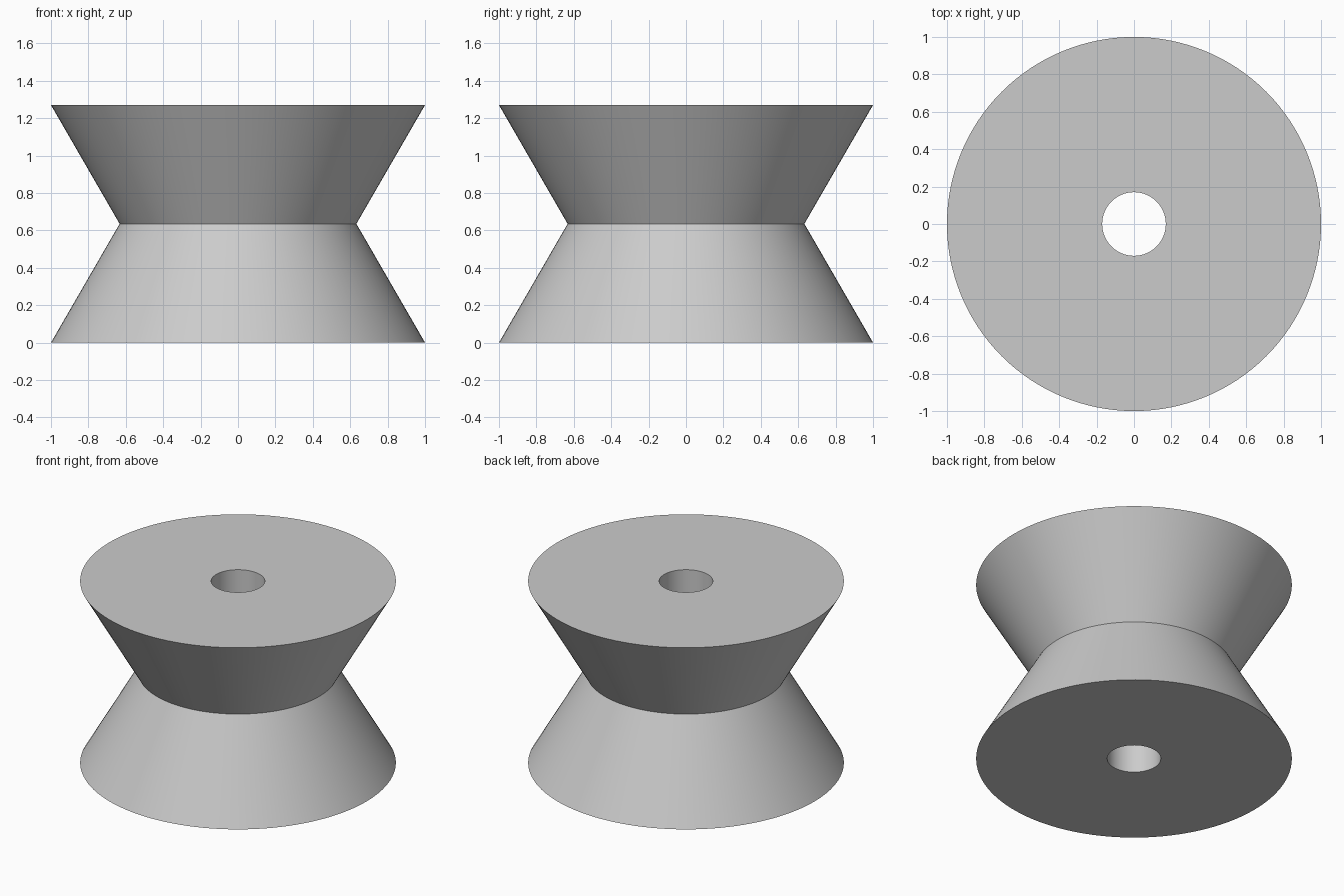
import bpy, bmesh, math
from mathutils import Vector

cube = bpy.data.objects.get("Cube")
if cube:
    bpy.data.objects.remove(cube, do_unlink=True)

SEGMENTS = 128
HEIGHT = 1.27
RIM, WAIST, BORE = 1.0, 0.633, 0.17

# Plain grey material
grey = bpy.data.materials.new("light_grey")
grey.use_nodes = True
colour = (0.6, 0.6, 0.6, 1)
grey.diffuse_color = colour
grey.node_tree.nodes["Principled BSDF"].inputs["Base Color"].default_value = colour

# Closed cross-section: bore, flat ends and V-shaped outer wall
profile = [(BORE, 0), (RIM, 0), (WAIST, HEIGHT / 2), (RIM, HEIGHT), (BORE, HEIGHT)]

# Revolve the cross-section around the vertical axis
bm = bmesh.new()
verts = [bm.verts.new((r, 0, z)) for r, z in profile]
edges = [bm.edges.new((verts[i - 1], verts[i])) for i in range(len(verts))]
bmesh.ops.spin(bm, geom=verts + edges, cent=Vector((0, 0, 0)), axis=Vector((0, 0, 1)),
               angle=math.tau, steps=SEGMENTS, use_merge=False)
bmesh.ops.remove_doubles(bm, verts=bm.verts, dist=0.0001)
bmesh.ops.recalc_face_normals(bm, faces=bm.faces)

mesh = bpy.data.meshes.new("v_groove_roller")
bm.to_mesh(mesh)
bm.free()
mesh.materials.append(grey)
roller = bpy.data.objects.new("v_groove_roller", mesh)
bpy.context.collection.objects.link(roller)

# Smooth round walls, crisp rims and waist
bpy.ops.object.select_all(action="DESELECT")
roller.select_set(True)
bpy.context.view_layer.objects.active = roller
bpy.ops.object.shade_smooth_by_angle(angle=math.radians(30))
